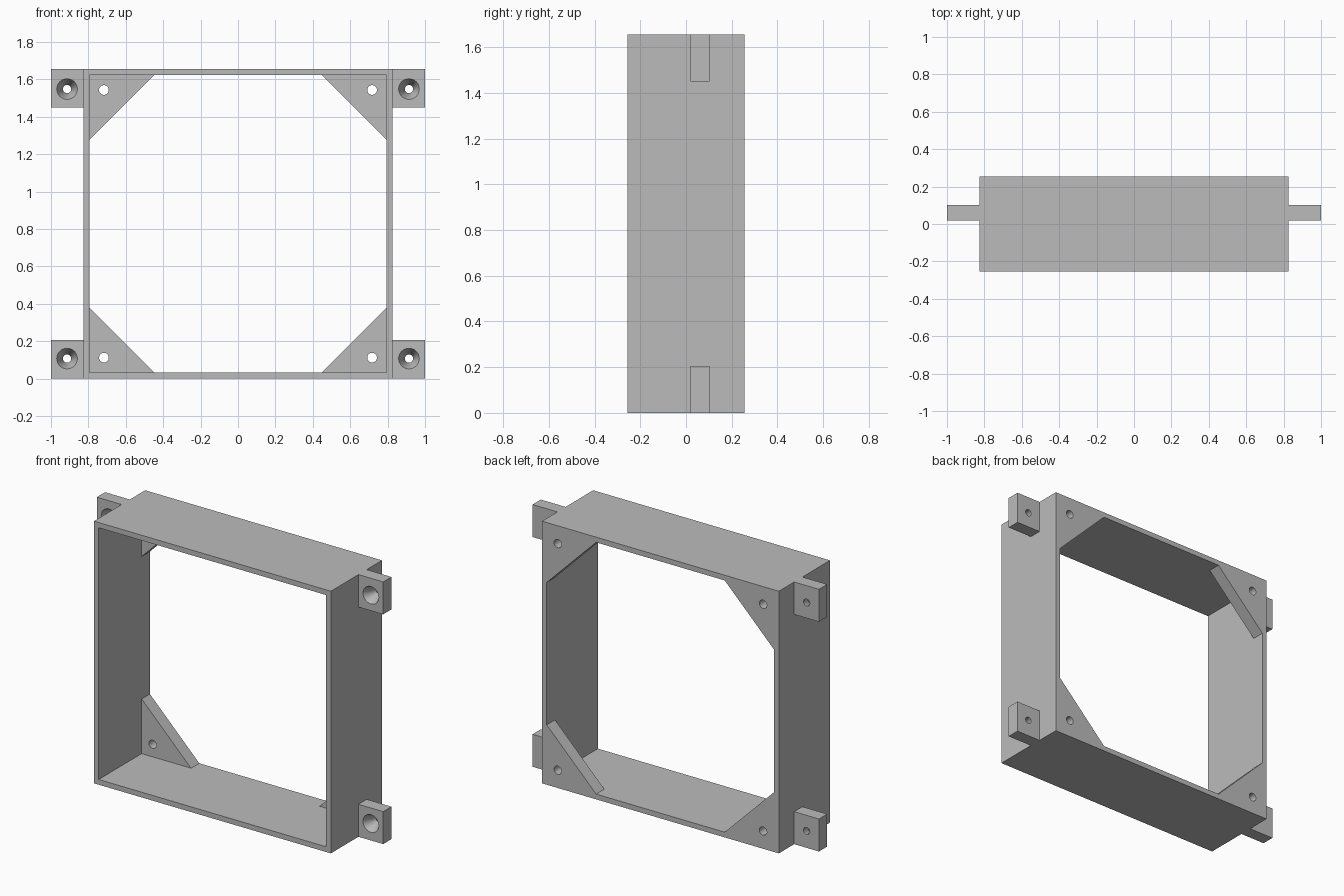
import bpy
import bmesh
import math

cube = bpy.data.objects.get("Cube")
if cube:
    bpy.data.objects.remove(cube, do_unlink=True)

# Overall sizes
HALF_W, HEIGHT, HALF_D = 0.827, 1.655, 0.255
WALL = 0.033
PLATE = 0.082
GUSSET_LEG = 0.345
LUG_H, LUG_FRONT = 0.205, 0.02

grey = bpy.data.materials.new("plain grey")
grey.use_nodes = True
colour = (0.5, 0.5, 0.5, 1)
grey.diffuse_color = colour
grey.node_tree.nodes["Principled BSDF"].inputs["Base Color"].default_value = colour


def loft(name, rings):
    """Closed solid through matching rings of points."""
    bm = bmesh.new()
    loops = [[bm.verts.new(p) for p in ring] for ring in rings]
    n = len(loops[0])
    for a, b in zip(loops, loops[1:]):
        for i in range(n):
            j = (i + 1) % n
            bm.faces.new((a[i], a[j], b[j], b[i]))
    bm.faces.new(loops[0])
    bm.faces.new(loops[-1])
    bmesh.ops.recalc_face_normals(bm, faces=bm.faces)
    mesh = bpy.data.meshes.new(name)
    bm.to_mesh(mesh)
    bm.free()
    mesh.materials.append(grey)
    obj = bpy.data.objects.new(name, mesh)
    bpy.context.collection.objects.link(obj)
    return obj


def prism(name, outline, y0, y1):
    return loft(name, [[(x, y, z) for x, z in outline] for y in (y0, y1)])


def rectangle(x0, x1, z0, z1):
    return [(x0, z0), (x1, z0), (x1, z1), (x0, z1)]


def turned(name, x, z, profile, sides=32):
    """Solid of revolution about a front-to-back axis; profile is (radius, y)."""
    angles = [2 * math.pi * i / sides for i in range(sides)]
    return loft(name, [[(x + r * math.cos(a), y, z + r * math.sin(a)) for a in angles]
                       for r, y in profile])


def cut(obj, cutter):
    mod = obj.modifiers.new("cut", 'BOOLEAN')
    mod.operation = 'DIFFERENCE'
    mod.solver = 'EXACT'
    mod.object = cutter
    for o in bpy.context.selected_objects:
        o.select_set(False)
    bpy.context.view_layer.objects.active = obj
    obj.select_set(True)
    bpy.ops.object.modifier_apply(modifier=mod.name)
    bpy.data.objects.remove(cutter, do_unlink=True)
    bpy.ops.object.shade_smooth_by_angle(angle=math.radians(30))


# Open square frame
frame = prism("frame", rectangle(-HALF_W, HALF_W, 0, HEIGHT), -HALF_D, HALF_D)
inner = HALF_W - WALL
cut(frame, prism("frame_opening", rectangle(-inner, inner, WALL, HEIGHT - WALL), -1, 1))

# Corner gussets and outer lugs, mirrored to all four corners
for side, sx in (("left", 1), ("right", -1)):
    for level, upper in (("lower", False), ("upper", True)):
        def place(x, z):
            return sx * x, HEIGHT - z if upper else z

        # Triangular gusset flush with the back, with a round hole
        corner = [(inner, WALL), (inner - GUSSET_LEG, WALL), (inner, WALL + GUSSET_LEG)]
        gusset = prism(f"{level}_{side}_gusset", [place(*p) for p in corner],
                       HALF_D - PLATE, HALF_D)
        cut(gusset, turned("gusset_hole", *place(0.717, 0.112),
                           [(0.026, 0.1), (0.026, 0.4)]))

        # Mounting lug with a countersunk screw hole
        lug = prism(f"{level}_{side}_lug",
                    [place(*p) for p in rectangle(HALF_W, 1, 0, LUG_H)],
                    LUG_FRONT, LUG_FRONT + PLATE)
        cut(lug, turned("lug_hole", *place(0.914, 0.107),
                        [(0.06, 0.01), (0.022, 0.09), (0.022, 0.2)]))
